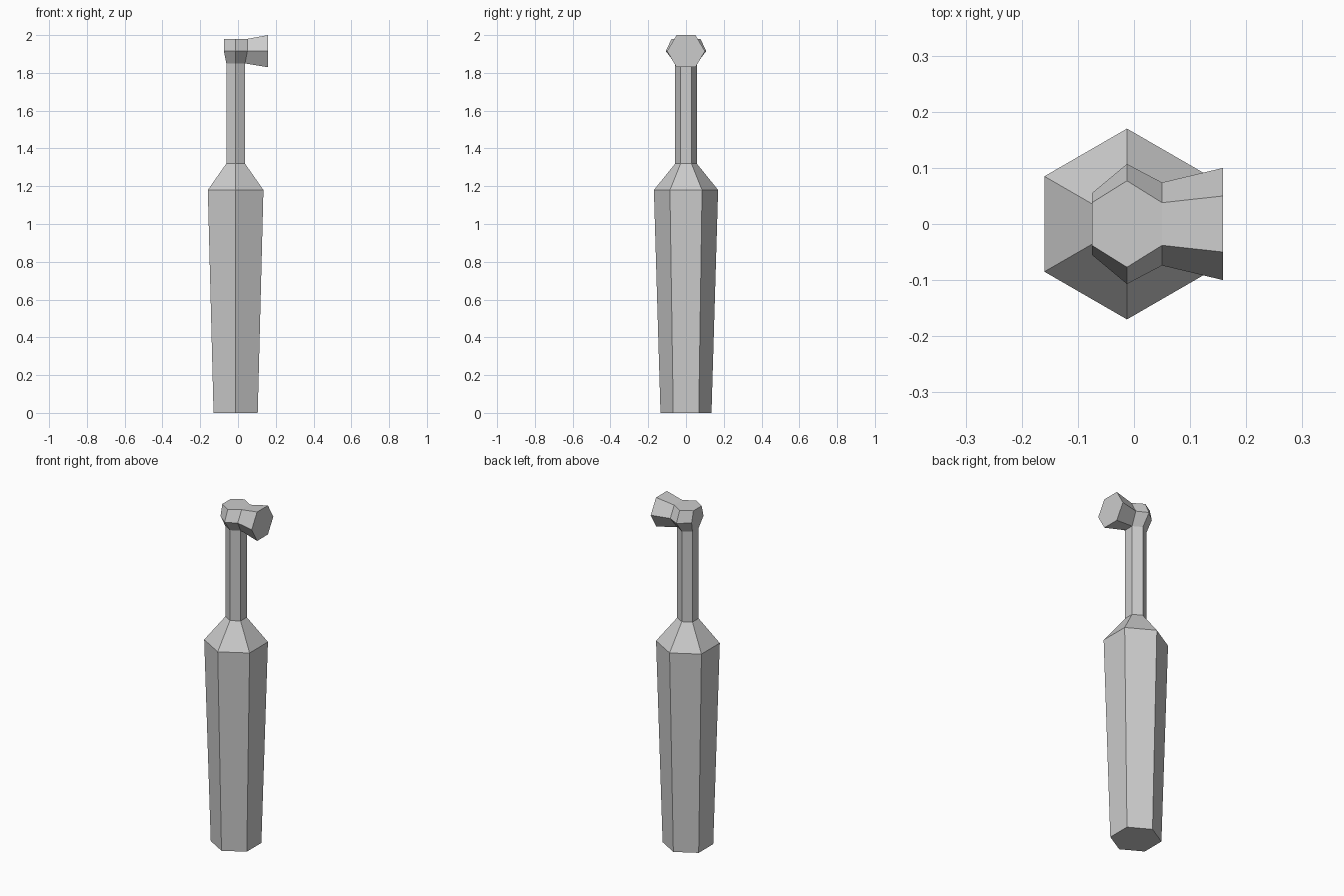
import bpy, bmesh, math

if "Cube" in bpy.data.objects:
    bpy.data.objects.remove(bpy.data.objects["Cube"])

CX = -0.0125      # axis of the handle
ZM = 1.915        # mid height of the head


def loft(bm, rings, skip=()):
    """Bridge rings of equal length and cap both ends unless skipped."""
    rows = [[bm.verts.new(p) for p in ring] for ring in rings]
    n = len(rows[0])
    for i, (a, b) in enumerate(zip(rows, rows[1:])):
        for j in range(n):
            if (i, j) not in skip:
                k = (j + 1) % n
                bm.faces.new((a[j], a[k], b[k], b[j]))
    if "start" not in skip:
        bm.faces.new(rows[0][::-1])
    if "end" not in skip:
        bm.faces.new(rows[-1])


def hexagon(r, z):
    return [(CX + r * math.cos(math.radians(30 + 60 * i)),
             r * math.sin(math.radians(30 + 60 * i)), z) for i in range(6)]


def head_section(x, half, top, mid, xb, bottom):
    return [(xb, -bottom, ZM - half), (xb, bottom, ZM - half),
            (x, mid, ZM), (x, top, ZM + half),
            (x, -top, ZM + half), (x, -mid, ZM)]


bm = bmesh.new()

# Tapered handle, shoulder and neck
R = 0.057
A = R * math.cos(math.radians(30))
loft(bm, [hexagon(0.135, 0), hexagon(0.17, 1.18), hexagon(R, 1.32),
          hexagon(R, 1.85)], skip={"end"})

# Head and flared tip, open underneath where the neck joins
loft(bm, [head_section(-0.075, 0.065, 0.038, 0.055, CX - A, R / 2),
          head_section(CX, 0.065, 0.077, 0.107, CX, R),
          head_section(0.05, 0.065, 0.038, 0.074, CX + A, R / 2),
          head_section(0.159, 0.085, 0.05, 0.1, 0.159, 0.05)],
     skip={(0, 0), (1, 0)})

bmesh.ops.remove_doubles(bm, verts=bm.verts, dist=0.0005)
bmesh.ops.recalc_face_normals(bm, faces=bm.faces)

mesh = bpy.data.meshes.new("electric_toothbrush")
bm.to_mesh(mesh)
bm.free()
bpy.context.collection.objects.link(
    bpy.data.objects.new("electric_toothbrush", mesh))
